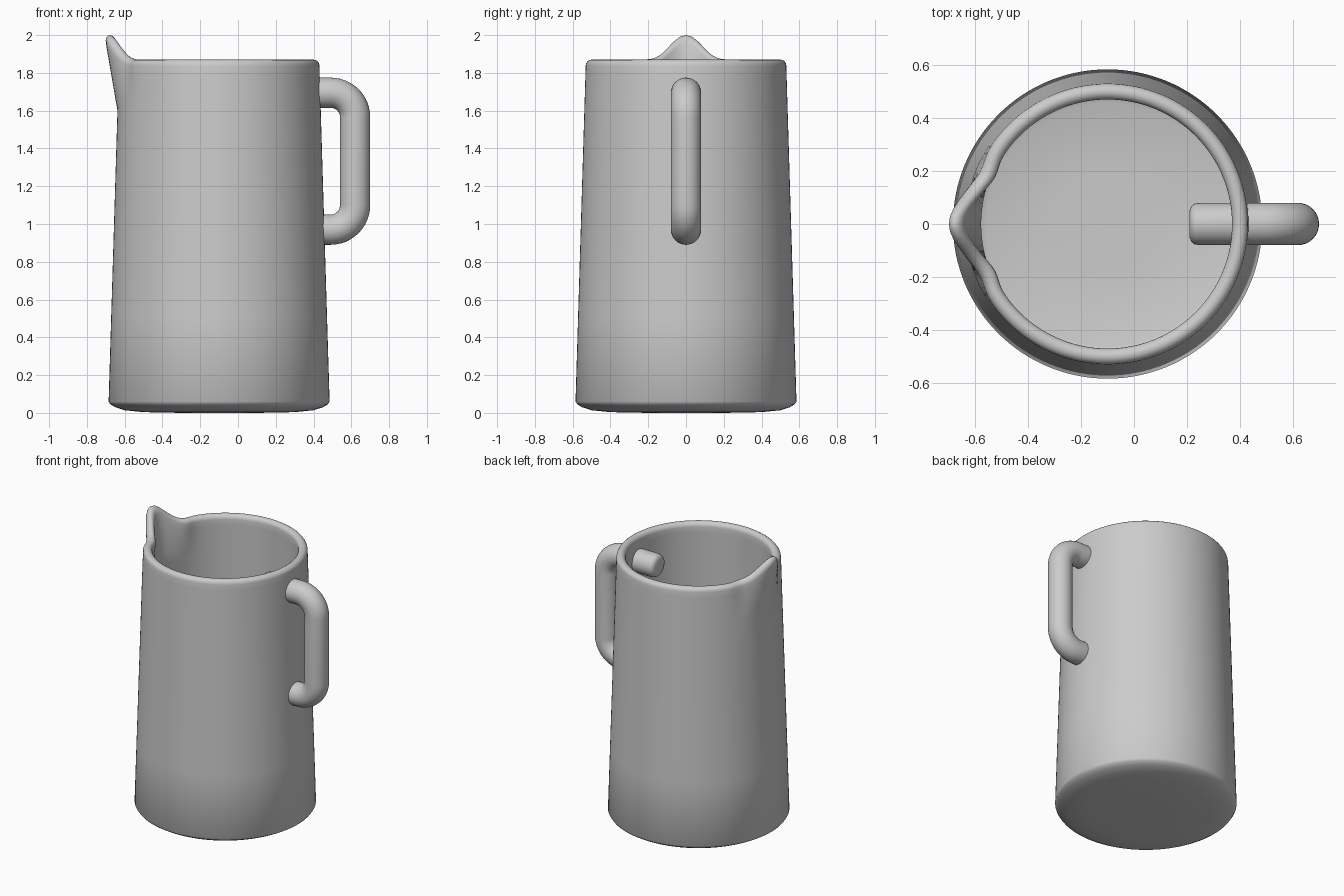
import bpy, bmesh, math
from mathutils import Vector

if "Cube" in bpy.data.objects:
    bpy.data.objects.remove(bpy.data.objects["Cube"])

CX = -0.10          # body axis
RIM_Z, SPOUT_Z = 1.87, 1.60
SEG = 128

grey = bpy.data.materials.new("light_grey")
grey.diffuse_color = (0.6, 0.6, 0.6, 1)
grey.use_nodes = True
grey.node_tree.nodes["Principled BSDF"].inputs["Base Color"].default_value = grey.diffuse_color


def finish(name, bm, angle):
    bmesh.ops.recalc_face_normals(bm, faces=bm.faces)
    me = bpy.data.meshes.new(name)
    bm.to_mesh(me)
    bm.free()
    me.materials.append(grey)
    ob = bpy.data.objects.new(name, me)
    bpy.context.collection.objects.link(ob)
    bpy.ops.object.select_all(action='DESELECT')
    ob.select_set(True)
    bpy.context.view_layer.objects.active = ob
    bpy.ops.object.shade_smooth_by_angle(angle=math.radians(angle))
    return ob


def skin(bm, rings, closed_ends):
    for a, b in zip(rings, rings[1:]):
        n = len(a)
        for i in range(n):
            bm.faces.new((a[i], a[(i + 1) % n], b[(i + 1) % n], b[i]))
    if closed_ends:
        bm.faces.new(rings[0])
        bm.faces.new(rings[-1])


def wall(z):
    # tapered outer radius
    return 0.585 - 0.055 * (z - 0.06) / (RIM_Z - 0.06)


# Pitcher body: one profile from under the base, over the rim, to the inner floor
levels = [0.06, 0.5, 1.0, 1.4, 1.6, 1.65, 1.7, 1.75, 1.8, 1.84]
profile = [(0.2, 0.0), (0.40, 0.004), (0.50, 0.014), (0.55, 0.03), (0.575, 0.045)]
profile += [(wall(z), z) for z in levels]
for k in range(1, 8):
    a = math.pi * k / 8
    profile.append((wall(1.84) - 0.03 + 0.03 * math.cos(a), 1.84 + 0.03 * math.sin(a)))
profile += [(wall(z) - 0.06, z) for z in reversed(levels[1:])]
profile += [(0.522, 0.12), (0.505, 0.085), (0.46, 0.07), (0.2, 0.06)]

bm = bmesh.new()
rings = []
for r, z in profile:
    s = max(0.0, (z - SPOUT_Z) / (RIM_Z - SPOUT_Z))
    ring = []
    for i in range(SEG):
        t = 2 * math.pi * i / SEG
        phi = abs(t - math.pi)
        # pouring lip: pulled out and up, slightly pinched at both sides
        bell = math.exp(-(phi / 0.21) ** 2)
        pinch = math.exp(-((phi - 0.40) / 0.11) ** 2)
        rr = r + s * (0.077 * bell - 0.014 * pinch)
        ring.append(bm.verts.new((CX + rr * math.cos(t), rr * math.sin(t),
                                  z + 0.13 * s * bell)))
    rings.append(ring)
skin(bm, rings, True)
finish("pitcher_body", bm, 50)

# Handle: round tube along a C path whose ends pass through the wall
path = [(0.21, 1.695, 0.05), (0.217, 1.695, 0.068), (0.23, 1.695, 0.077), (0.25, 1.695, 0.08)]
for zc, start in ((1.565, 90), (1.10, 0)):
    for k in range(13):
        a = math.radians(start - 90 * k / 12)
        path.append((0.49 + 0.13 * math.cos(a), zc + 0.13 * math.sin(a), 0.08))
path += [(x, 0.97, r) for x, _, r in reversed(path[:4])]

bm = bmesh.new()
rings = []
for i, (x, z, r) in enumerate(path):
    p, q = path[max(i - 1, 0)], path[min(i + 1, len(path) - 1)]
    d = Vector((q[0] - p[0], 0, q[1] - p[1])).normalized()
    side = Vector((-d.z, 0, d.x))
    rings.append([bm.verts.new(Vector((x, 0, z)) + r * (
        side * math.cos(2 * math.pi * k / 32) + Vector((0, 1, 0)) * math.sin(2 * math.pi * k / 32)))
        for k in range(32)])
skin(bm, rings, True)
finish("handle", bm, 60)
